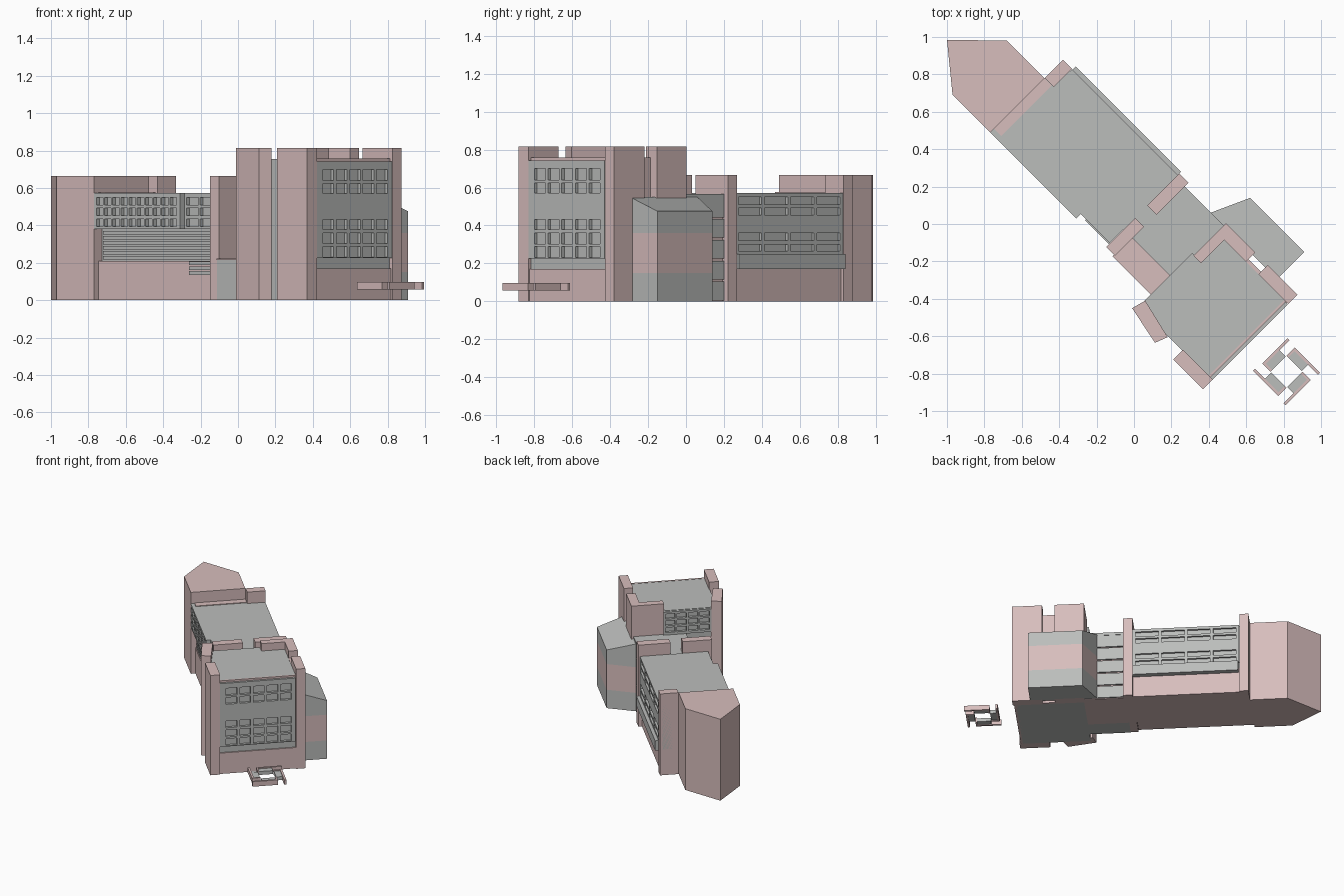
import bpy, bmesh, math

if "Cube" in bpy.data.objects:
    bpy.data.objects.remove(bpy.data.objects["Cube"])

R = math.sqrt(0.5)


def material(name, col):
    m = bpy.data.materials.new(name)
    m.diffuse_color = (*col, 1)
    m.use_nodes = True
    m.node_tree.nodes["Principled BSDF"].inputs["Base Color"].default_value = m.diffuse_color
    return m


PINK = material("dusty_pink", (0.68, 0.51, 0.505))
GREY = material("warm_grey", (0.50, 0.51, 0.50))


# plan axes: u runs along the building to the front right, v to the back right
def add_prism(bm, pts, z0, tops):
    lo = [bm.verts.new(((u + v) * R, (v - u) * R, z0)) for u, v in pts]
    hi = [bm.verts.new(((u + v) * R, (v - u) * R, t)) for (u, v), t in zip(pts, tops)]
    bm.faces.new(lo[::-1])
    bm.faces.new(hi)
    n = len(pts)
    for i in range(n):
        j = (i + 1) % n
        bm.faces.new((lo[i], lo[j], hi[j], hi[i]))


def finish(name, bm, mat):
    bmesh.ops.recalc_face_normals(bm, faces=bm.faces)
    me = bpy.data.meshes.new(name)
    bm.to_mesh(me)
    bm.free()
    me.materials.append(mat)
    ob = bpy.data.objects.new(name, me)
    bpy.context.collection.objects.link(ob)
    return ob


def prism(name, pts, z0, z1, mat):
    bm = bmesh.new()
    add_prism(bm, pts, z0, z1 if isinstance(z1, list) else [z1] * len(pts))
    return finish(name, bm, mat)


def boxes(name, items, mat):
    bm = bmesh.new()
    for u0, u1, v0, v1, z0, z1 in items:
        add_prism(bm, [(u0, v0), (u1, v0), (u1, v1), (u0, v1)], z0, [z1] * 4)
    return finish(name, bm, mat)


def box(name, u0, u1, v0, v1, z0, z1, mat):
    return boxes(name, [(u0, u1, v0, v1, z0, z1)], mat)


def spans(a, b, n, gap):
    """n equal openings between a and b, with a gap around each."""
    w = (b - a - gap * (n + 1)) / n
    return [(a + gap + i * (w + gap), a + gap + i * (w + gap) + w) for i in range(n)]


def lattice(name, axis, a, b, d0, d1, z0, z1, cols, rows, mat=GREY):
    """Raised facade grid leaving recessed window openings."""
    out = []

    def bar(t0, t1, s0, s1):
        out.append((t0, t1, d0, d1, s0, s1) if axis == 'u' else (d0, d1, t0, t1, s0, s1))

    z = z0
    for r0, r1 in rows:
        bar(a, b, z, r0)
        z = r1
        t = a
        for c0, c1 in cols:
            bar(t, c0, r0, r1)
            t = c1
        bar(t, b, r0, r1)
    bar(a, b, z, z1)
    return boxes(name, out, mat)


def xy(x, y):
    return ((x - y) * R, (x + y) * R)


# --- long wing ---
prism("end_block", [xy(-1, .985), xy(-.68, .98), (-.89, .212), (-.89, -.198), xy(-.97, .69)],
      0, .665, PINK)
box("wing_end_pier", -.89, -.822, .214, .352, 0, .665, PINK)
box("wing_base", -.89, -.02, -.163, .335, 0, .21, PINK)
box("wing_middle", -.89, -.02, -.14, .335, .21, .38, GREY)
box("wing_upper_front", -.89, -.24, -.175, .335, .38, .572, GREY)
box("wing_upper_rear", -.24, -.02, -.143, .335, .38, .572, GREY)
box("wing_roof_edge", -.89, -.835, -.17, .212, .57, .577, PINK)
rows3 = [(.395, .435), (.453, .492), (.51, .55)]
lattice("wing_window_grid", 'u', -.89, -.24, -.198, -.173, .38, .572,
        spans(-.885, -.255, 10, .012), rows3)
lattice("wing_strip_windows", 'u', -.24, -.02, -.163, -.14, .38, .572,
        spans(-.24, -.02, 2, .015), rows3)
boxes("wing_louvres", [(-.86, -.02, -.16, -.138, .217 + i * .027, .236 + i * .027)
                       for i in range(6)], GREY)
boxes("low_louvres", [(-.2, -.02, -.172, -.15, .135 + i * .026, .155 + i * .026)
                      for i in range(3)], GREY)
lattice("wing_back_windows", 'u', -.82, -.02, .333, .35, .25, .572,
        spans(-.82, -.02, 4, .022), [(.265, .30), (.32, .36), (.455, .492), (.51, .55)])
box("wing_back_ledge", -.815, -.02, .33, .376, .17, .25, GREY)

# --- piers at the wing's inner end and the link ---
boxes("link_piers", [(-.018, .048, -.192, .028, 0, .665),
                     (-.02, .05, .12, .362, 0, .665)], PINK)
box("link_body", -.02, .36, -.05, .322, 0, .545, PINK)
box("link_roof", -.02, .36, -.06, .334, .543, .565, GREY)
box("link_low_block", .04, .36, -.197, -.05, 0, .215, GREY)
box("link_low_cap", .04, .36, -.203, -.05, .215, .223, PINK)
boxes("link_back_panels", [(.05, .26, .32, .334, z, z + .098)
                           for z in (.005, .115, .225, .335, .443)], GREY)

# --- tower ---
box("tower_body", .35, .86, -.295, .282, 0, .755, GREY)
box("tower_front_base", .85, .876, -.3, .282, 0, .17, PINK)
box("tower_front_panel", .85, .866, -.295, .282, .17, .74, GREY)
box("tower_front_coping", .855, .868, -.295, .282, .74, .757, PINK)
lattice("tower_front_windows", 'v', -.29, .277, .864, .886, .225, .742,
        spans(-.265, .265, 5, .02),
        [(.232, .288), (.303, .36), (.378, .432), (.57, .625), (.64, .70)])
lattice("tower_back_windows", 'v', -.25, .11, .33, .352, .565, .752,
        spans(-.25, .11, 4, .015), [(.585, .625), (.64, .68), (.695, .735)])
box("tower_side_infill", .55, .67, .28, .3, 0, .757, PINK)
boxes("tower_front_piers", [(.66, .886, -.364, -.29, 0, .815),
                            (.66, .886, .281, .35, 0, .815)], PINK)
prism("tower_corner_pier", [(.345, .105), (.402, .105), (.402, .281), (.566, .281),
                            (.566, .35), (.345, .35)], 0, .815, PINK)
prism("tower_slanted_pier", [xy(-.01, -.45), xy(.112, -.635), xy(.18, -.605), xy(.06, -.41)],
      0, .815, PINK)

# --- side annex with a sloping roof ---
plan = [(.247, .332), (.75, .332), (.75, .537), (.34, .537)]
prism("annex_base", plan, 0, .15, GREY)
prism("annex_band", plan, .15, .36, PINK)
prism("annex_top", plan, .36, [.55, .55, .475, .475], GREY)

# --- four benches in a pinwheel ---
CU, CV = 1.135, .018


def turned(rect, k):
    u0, u1, v0, v1, z0, z1 = rect
    for _ in range(k):
        u0, u1, v0, v1 = -v1, -v0, u0, u1
    return (CU + u0, CU + u1, CV + v0, CV + v1, z0, z1)


back = (-.06, .13, .107, .123, .057, .097)
cap = (-.06, -.048, .06, .108, .057, .097)
seat = (-.048, .055, .06, .108, .062, .09)
boxes("bench_backs", [turned(r, k) for k in range(4) for r in (back, cap)], PINK)
boxes("bench_seats", [turned(seat, k) for k in range(4)], GREY)
